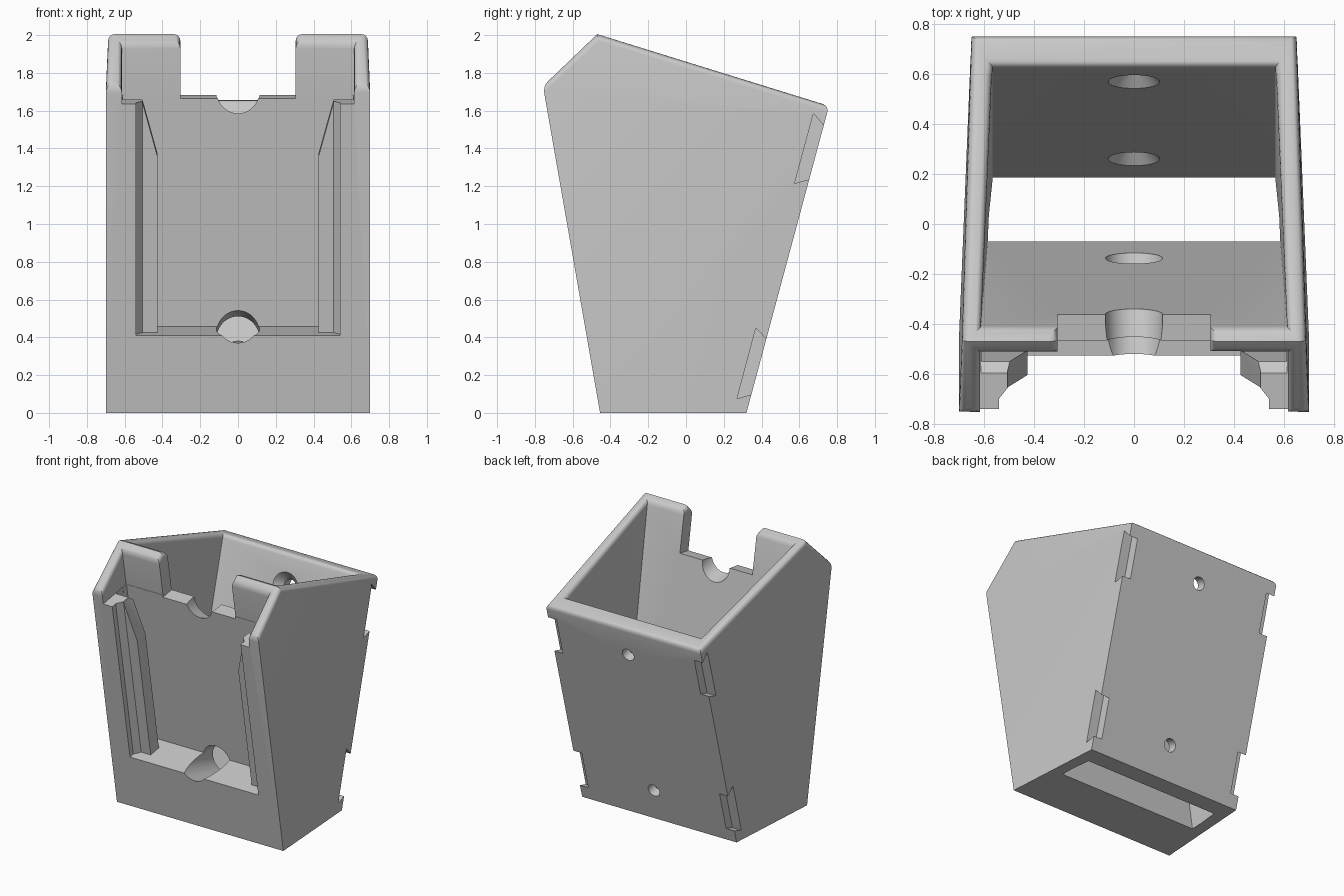
import bpy, bmesh, math
from mathutils import Vector

if "Cube" in bpy.data.objects:
    bpy.data.objects.remove(bpy.data.objects["Cube"])

GREY = (0.58, 0.58, 0.58, 1)
grey = bpy.data.materials.new("plain_grey")
grey.use_nodes = True
grey.diffuse_color = GREY
grey.node_tree.nodes["Principled BSDF"].inputs["Base Color"].default_value = GREY

LEAN = math.atan2(0.30, 1.73)          # front face leans forward
BACK = math.atan2(0.435, 1.62)         # back face leans backward


def front_frame(x, n, s):
    """x across, n inward from the front face, s up along it."""
    c, d = math.cos(LEAN), math.sin(LEAN)
    return Vector((x, -0.455 - d * s + c * n, c * s + d * n))


def make(name, ring_a, ring_b, split=False):
    """Closed solid joining two matching rings; split folds the end caps."""
    bm = bmesh.new()
    a = [bm.verts.new(p) for p in ring_a]
    b = [bm.verts.new(p) for p in ring_b]
    for ring in (a, b):
        if split:
            bm.faces.new(ring[:3])
            bm.faces.new([ring[0]] + ring[2:])
        else:
            bm.faces.new(ring)
    for i in range(len(a)):
        j = (i + 1) % len(a)
        bm.faces.new((a[i], a[j], b[j], b[i]))
    bmesh.ops.recalc_face_normals(bm, faces=bm.faces)
    mesh = bpy.data.meshes.new(name)
    bm.to_mesh(mesh)
    bm.free()
    ob = bpy.data.objects.new(name, mesh)
    bpy.context.collection.objects.link(ob)
    mesh.materials.append(grey)
    return ob


def mirrored(name, points):
    """Solid between a side profile at +x and its mirror image."""
    return make(name, points, [(-x, y, z) for x, y, z in points], split=True)


def cut(target, cutter):
    mod = target.modifiers.new("cut", 'BOOLEAN')
    mod.operation, mod.solver, mod.object = 'DIFFERENCE', 'EXACT', cutter
    bpy.ops.object.select_all(action='DESELECT')
    bpy.context.view_layer.objects.active = target
    target.select_set(True)
    bpy.ops.object.modifier_apply(modifier=mod.name)
    bpy.data.objects.remove(cutter)


def front_prism(name, section, s0, s1):
    return make(name, [front_frame(x, n, s0) for x, n in section],
                [front_frame(x, n, s1) for x, n in section])


def box_section(w, n0, n1):
    return [(-w, n0), (w, n0), (w, n1), (-w, n1)]


# Outer body, slightly narrower toward the back
body = mirrored("holder_body", [
    (0.70, -0.455, 0), (0.65, 0.32, 0), (0.65, 0.757, 1.625),
    (0.688, -0.47, 2.005), (0.70, -0.757, 1.73)])

# Through cavity, open at top and bottom
cavity = []
for front, z in ((True, -0.2), (False, -0.2), (False, 2.3), (True, 2.3)):
    if front:
        cavity.append((0.585 + 0.014 * z, -0.07 - 0.1734 * z, z))
    else:
        cavity.append((0.565, 0.185 + 0.2685 * z, z))
cut(body, mirrored("cavity", cavity))

# Upper front opening and the wide notch in the front wall
cut(body, front_prism("upper_opening", box_section(0.615, -0.5, 0.276), 1.66, 3))
cut(body, front_prism("wall_notch", box_section(0.305, 0.2, 0.5), 1.642, 3))

# Front recess with undercut rails on both sides
half = [(0.54, -0.2), (0.54, 0.04), (0.505, 0.085), (0.425, 0.085),
        (0.425, 0.185), (0.61, 0.185), (0.61, 0.274)]
cut(body, front_prism("recess", half + [(-x, n) for x, n in reversed(half)], 0.416, 1.72))

# Rail lead-ins: tapered tip and chamfered slot mouth
for side in (-1, 1):
    tip = [(0.3, 1.34), (0.42, 1.34), (0.505, 1.65), (0.505, 1.72), (0.3, 1.72)]
    cut(body, make("rail_tip", [front_frame(side * x, 0.02, s) for x, s in tip],
                   [front_frame(side * x, 0.25, s) for x, s in tip]))
    mouth = [(0.19, 1.615), (0.14, 1.665), (0.14, 1.72), (0.23, 1.72), (0.23, 1.615)]
    cut(body, make("slot_mouth", [front_frame(side * 0.40, n, s) for n, s in mouth],
                   [front_frame(side * 0.612, n, s) for n, s in mouth]))


# Screw holes square to the back face, with wide access through the front wall
def circle(y, z, r, dist):
    c, d = math.cos(BACK), math.sin(BACK)
    ring = []
    for i in range(40):
        a = math.tau * i / 40
        u = r * math.sin(a)
        ring.append((r * math.cos(a), y - c * dist + d * u, z + d * dist + c * u))
    return ring


for z in (0.28, 1.43):
    y = 0.185 + 0.2685 * z
    cut(body, make("access_hole", circle(y, z, 0.115, 0.2), circle(y, z, 0.115, 1.3)))
    cut(body, make("countersink", circle(y, z, 0.108, 0.005), circle(y, z, 0.05, -0.06)))
    cut(body, make("screw_hole", circle(y, z, 0.048, 0.05), circle(y, z, 0.048, -0.3)))

# Hook notches on the back corners
hooks = [[(0.675, 1.585), (0.73, 1.52), (0.85, 1.38), (0.80, 1.28), (0.655, 1.237), (0.575, 1.215)],
         [(0.37, 0.45), (0.43, 0.385), (0.55, 0.25), (0.50, 0.14), (0.355, 0.1), (0.27, 0.075)]]
for pts in hooks:
    for side in (-1, 1):
        cut(body, make("hook_notch", [(side * 0.58, y, z) for y, z in pts],
                       [(side * 0.9, y, z) for y, z in pts]))

# Rounded rim around the sloping top faces
bm = bmesh.new()
bm.from_mesh(body.data)
bmesh.ops.remove_doubles(bm, verts=bm.verts, dist=0.0003)
bmesh.ops.dissolve_limit(bm, angle_limit=math.radians(0.4), verts=bm.verts, edges=bm.edges)
bm.normal_update()
top = {f for f in bm.faces if f.normal.z > 0.4 and max(v.co.z for v in f.verts) > 1.85}
rim = [e for e in bm.edges if sum(f in top for f in e.link_faces) == 1]
bmesh.ops.bevel(bm, geom=rim, offset=0.033, segments=4, profile=0.5,
                affect='EDGES', clamp_overlap=False)
bm.to_mesh(body.data)
bm.free()

bpy.ops.object.shade_smooth_by_angle(angle=math.radians(30))
